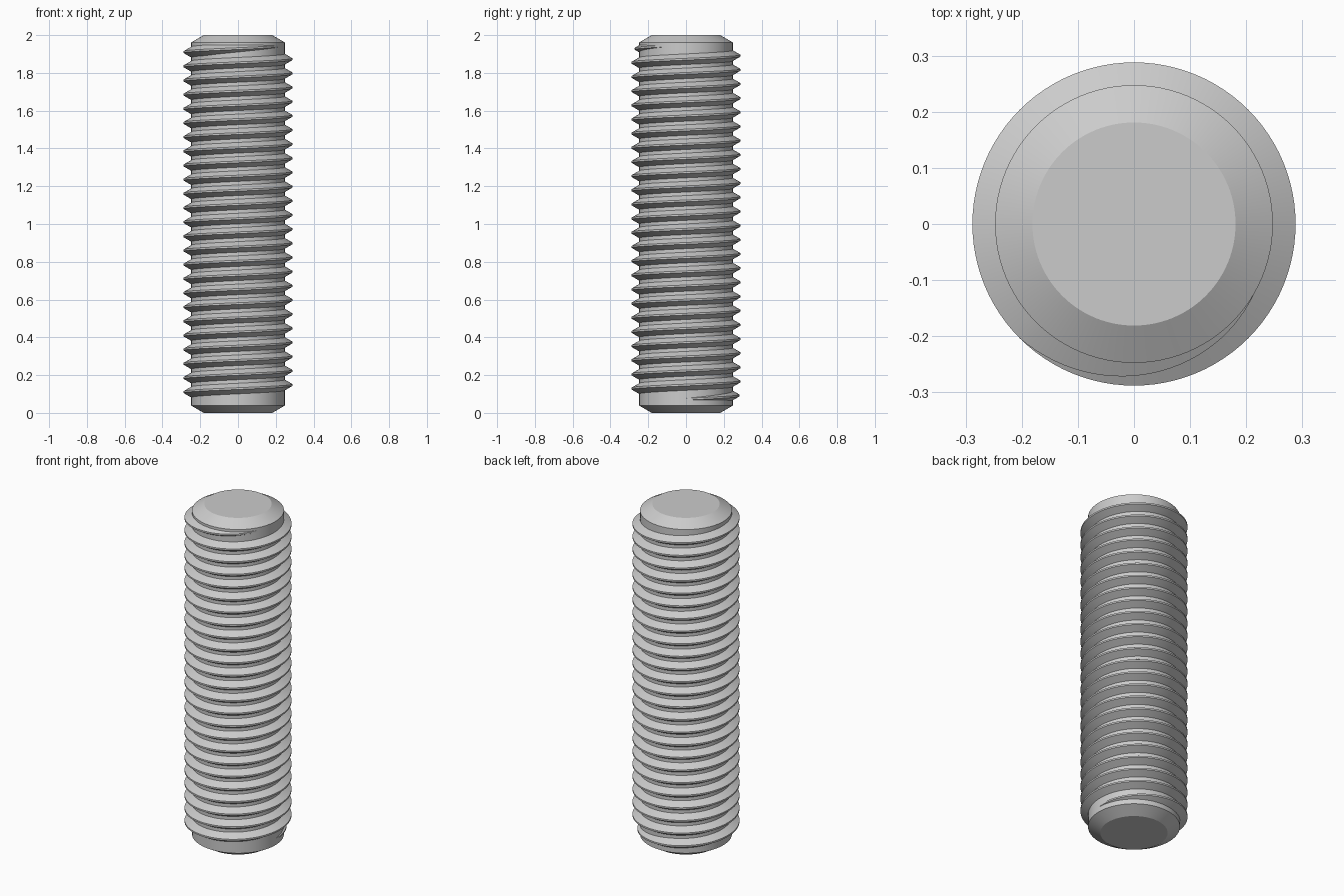
import bpy, bmesh, math

cube = bpy.data.objects.get("Cube")
if cube:
    bpy.data.objects.remove(cube, do_unlink=True)

STEPS = 96                      # segments per turn
PITCH = 0.075
CREST, ROOT = 0.288, 0.2475     # thread outer radius and core radius
HEIGHT, TIP = 2.0, 0.181        # rod length and end face radius
TAN30 = math.tan(math.radians(30))

steel = bpy.data.materials.new("grey steel")
steel.use_nodes = True
color = (0.6, 0.6, 0.6, 1)
steel.diffuse_color = color
steel.node_tree.nodes["Principled BSDF"].inputs["Base Color"].default_value = color


def polar(r, angle, z):
    return (r * math.cos(angle), r * math.sin(angle), z)


def finish(name, bm):
    bmesh.ops.recalc_face_normals(bm, faces=bm.faces)
    mesh = bpy.data.meshes.new(name)
    bm.to_mesh(mesh)
    bm.free()
    mesh.materials.append(steel)
    obj = bpy.data.objects.new(name, mesh)
    bpy.context.collection.objects.link(obj)
    bpy.ops.object.select_all(action="DESELECT")
    obj.select_set(True)
    bpy.context.view_layer.objects.active = obj
    bpy.ops.object.shade_smooth_by_angle(angle=math.radians(25))


# Core: a cylinder with a 30 degree chamfer at each end
chamfer = (ROOT - TIP) * TAN30
profile = [(TIP, 0), (ROOT, chamfer), (ROOT, HEIGHT - chamfer), (TIP, HEIGHT)]
bm = bmesh.new()
rings = [[bm.verts.new(polar(r, math.tau * i / STEPS, z)) for i in range(STEPS)]
         for r, z in profile]
for low, high in zip(rings, rings[1:]):
    for i in range(STEPS):
        j = (i + 1) % STEPS
        bm.faces.new((low[i], low[j], high[j], high[i]))
bm.faces.new(rings[0])
bm.faces.new(rings[-1])
finish("rod_core", bm)

# Thread: right-handed 60 degree ridge that sinks into the core at both ends
START_Z = 0.0725
TURNS = 24 + 330 / 360
RUNOUT = 105 / 360              # length of each fade, in turns
EMBED = 0.002
count = round(TURNS * STEPS)
bm = bmesh.new()
sections = []
for i in range(count + 1):
    turn = i / STEPS
    fade = min(1, turn / RUNOUT, (TURNS - turn) / RUNOUT)
    fade = max(0, fade)
    crest = ROOT + (CREST - ROOT) * fade
    half_top = PITCH / 16
    half_base = half_top + (crest - ROOT + EMBED) * TAN30
    z = START_Z + PITCH * turn
    shape = [(ROOT - EMBED, -half_base), (crest, -half_top),
             (crest, half_top), (ROOT - EMBED, half_base)]
    sections.append([bm.verts.new(polar(r, math.tau * turn, z + dz))
                     for r, dz in shape])
for a, b in zip(sections, sections[1:]):
    for k in range(4):
        n = (k + 1) % 4
        bm.faces.new((a[k], a[n], b[n], b[k]))
bm.faces.new(sections[0])
bm.faces.new(sections[-1])
finish("screw_thread", bm)
